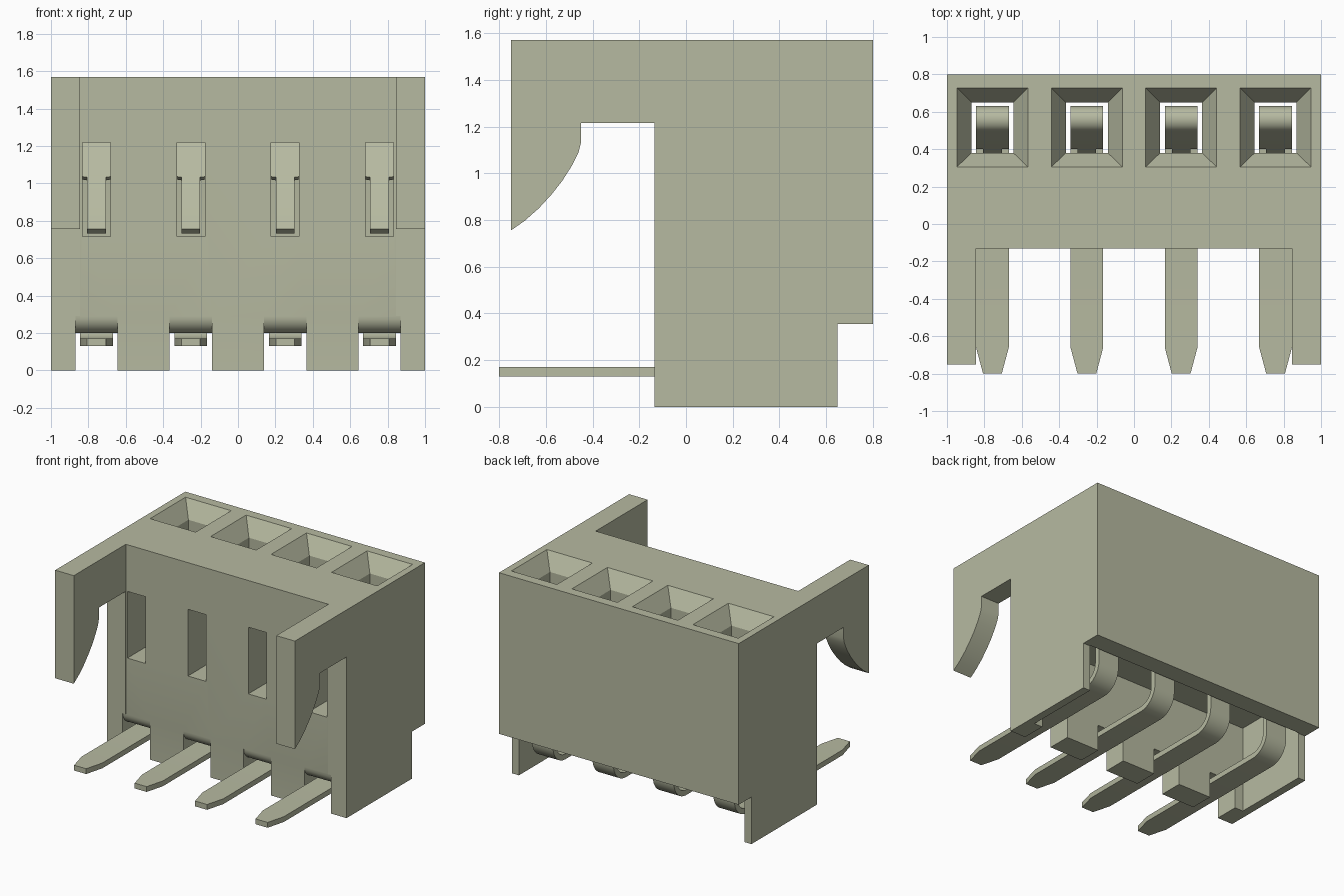
import bpy, bmesh, math

cube = bpy.data.objects.get("Cube")
if cube:
    bpy.data.objects.remove(cube, do_unlink=True)

mat = bpy.data.materials.new("sage_grey")
mat.use_nodes = True
COLOUR = (0.47, 0.49, 0.355, 1.0)
mat.diffuse_color = COLOUR
mat.node_tree.nodes["Principled BSDF"].inputs["Base Color"].default_value = COLOUR

PIN_X = (-0.757, -0.252, 0.252, 0.757)


def make_object(name, bm):
    bmesh.ops.recalc_face_normals(bm, faces=bm.faces)
    mesh = bpy.data.meshes.new(name)
    bm.to_mesh(mesh)
    bm.free()
    mesh.materials.append(mat)
    obj = bpy.data.objects.new(name, mesh)
    bpy.context.collection.objects.link(obj)
    return obj


def activate(obj):
    bpy.ops.object.select_all(action='DESELECT')
    obj.select_set(True)
    bpy.context.view_layer.objects.active = obj


def arc(cy, cz, r, a0, a1, n):
    """Points on an arc in the side plane, angles in degrees."""
    steps = [math.radians(a0 + (a1 - a0) * i / n) for i in range(n + 1)]
    return [(cy + r * math.cos(a), cz + r * math.sin(a)) for a in steps]


def extrude_profile(name, profile, x0, x1):
    """Extrude a (y, z) outline along x."""
    bm = bmesh.new()
    face = bm.faces.new([bm.verts.new((x0, y, z)) for y, z in profile])
    out = bmesh.ops.extrude_face_region(bm, geom=[face])
    verts = [v for v in out["geom"] if isinstance(v, bmesh.types.BMVert)]
    bmesh.ops.translate(bm, verts=verts, vec=(x1 - x0, 0, 0))
    return make_object(name, bm)


def box(name, x0, x1, y0, y1, z0, z1):
    return extrude_profile(name, [(y0, z0), (y1, z0), (y1, z1), (y0, z1)], x0, x1)


def stack(name, cx, levels):
    """Loft rectangles given as (z, half width, y0, y1)."""
    bm = bmesh.new()
    rings = [[bm.verts.new(p) for p in ((cx - h, y0, z), (cx + h, y0, z),
                                        (cx + h, y1, z), (cx - h, y1, z))]
             for z, h, y0, y1 in levels]
    for a, b in zip(rings, rings[1:]):
        for i in range(4):
            j = (i + 1) % 4
            bm.faces.new((a[i], a[j], b[j], b[i]))
    bm.faces.new(rings[0])
    bm.faces.new(rings[-1])
    return make_object(name, bm)


def cut(target, cutter):
    cutter.hide_render = True
    activate(target)
    mod = target.modifiers.new("cut", 'BOOLEAN')
    mod.operation = 'DIFFERENCE'
    mod.solver = 'EXACT'
    mod.object = cutter
    bpy.ops.object.modifier_apply(modifier=mod.name)
    bpy.data.objects.remove(cutter, do_unlink=True)


# Housing side outline with hooked ears at the front and a rear step
hook = [(-0.75, 0.755), (-0.69, 0.797), (-0.63, 0.85), (-0.575, 0.91),
        (-0.53, 0.967), (-0.49, 1.03), (-0.46, 1.09), (-0.45, 1.13)]
outline = [(-0.135, 0), (0.648, 0), (0.648, 0.355), (0.8, 0.355), (0.8, 1.57),
           (-0.75, 1.57)] + hook + [(-0.45, 1.215), (-0.135, 1.215)]
housing = extrude_profile("housing", outline, -1, 1)

# Open space between the ears, and the cavity underneath
cut(housing, box("ear_gap_cutter", -0.845, 0.845, -0.9, -0.13, -0.2, 1.8))
cut(housing, box("cavity_cutter", -0.94, 0.94, 0.05, 0.655, -0.2, 0.66))

# Per pin: rounded slot, front window and bevelled top socket
slot = ([(-0.3, -0.2), (0.1, -0.2), (0.1, 0.2)]
        + arc(-0.04, 0.29, 0.09, 270, 180, 8) + [(-0.3, 0.29)])
for x in PIN_X:
    cut(housing, extrude_profile("slot_cutter", slot, x - 0.113, x + 0.113))
    cut(housing, box("window_cutter", x - 0.075, x + 0.075, -0.3, 0.4, 0.715, 1.218))
    cut(housing, stack("socket_cutter", x, [
        (0.6, 0.112, 0.38, 0.65), (1.45, 0.112, 0.38, 0.65),
        (1.57, 0.19, 0.305, 0.728), (1.63, 0.229, 0.2675, 0.767)]))
activate(housing)
bpy.ops.object.shade_smooth_by_angle(angle=math.radians(25))

# Contact: tapered leg, bend, riser, hairpin spring and narrow locking tongue
W, N = 0.0875, 0.05
path = [(-0.8, 0.15, N), (-0.66, 0.15, W)]
path += [(y, z, W) for y, z in arc(0.48, 0.28, 0.13, 270, 360, 8)]
path += [(y, z, W) for y, z in arc(0.56, 1.24, 0.05, 0, 160, 8)]
path += [(0.42, 1.03, W), (0.418, 1.025, N), (0.34, 0.9, N), (0.22, 0.745, N)]


def contact(name, cx):
    bm = bmesh.new()
    rows = [(bm.verts.new((cx - w, y, z)), bm.verts.new((cx + w, y, z)))
            for y, z, w in path]
    for a, b in zip(rows, rows[1:]):
        bm.faces.new((a[0], a[1], b[1], b[0]))
    obj = make_object(name, bm)
    activate(obj)
    mod = obj.modifiers.new("thickness", 'SOLIDIFY')
    mod.thickness = 0.04
    mod.offset = 0
    mod.use_even_offset = True
    bpy.ops.object.modifier_apply(modifier=mod.name)
    bpy.ops.object.shade_smooth_by_angle(angle=math.radians(25))


for i, x in enumerate(PIN_X):
    contact(f"contact_pin_{i + 1}", x)
